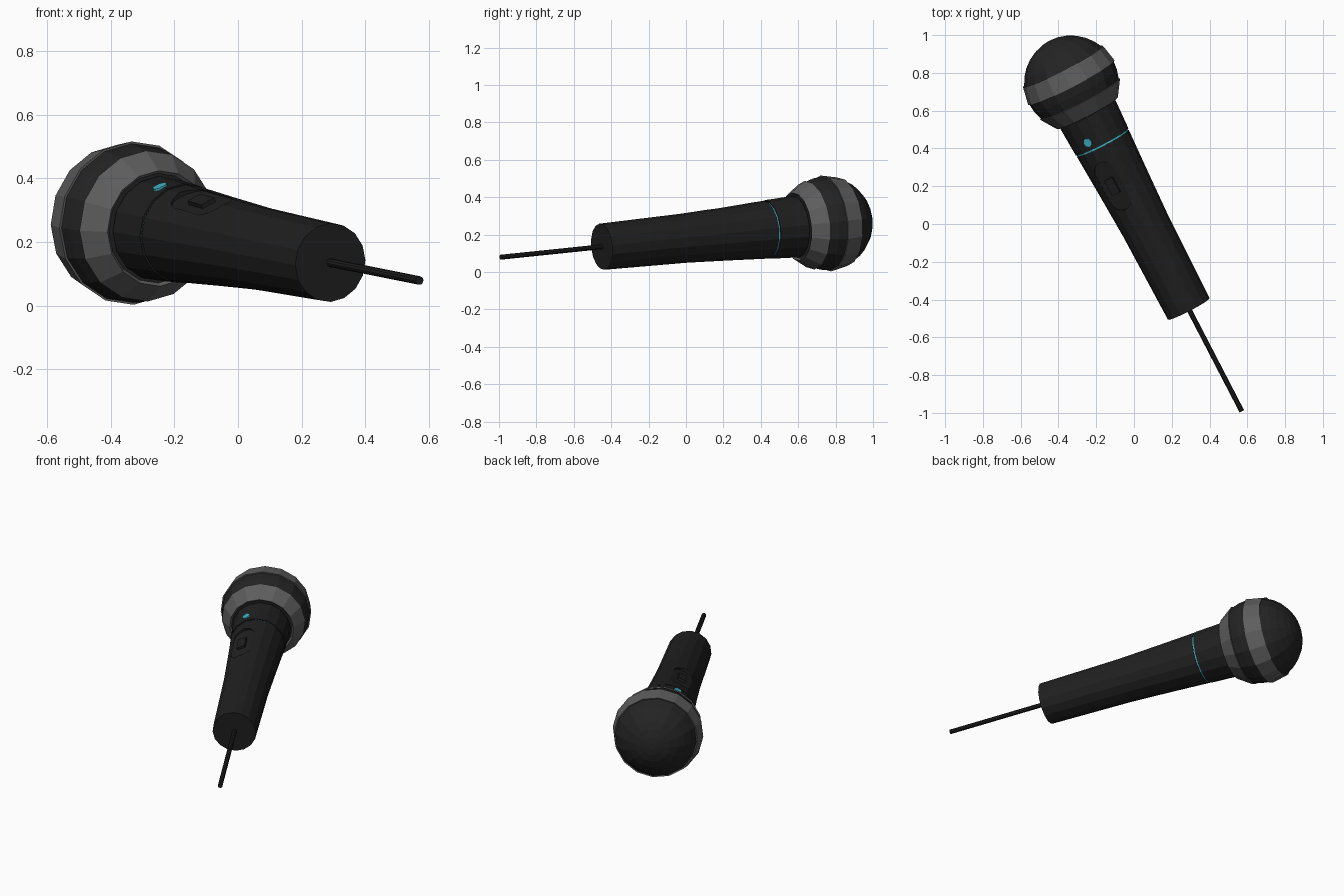
import bpy, bmesh, math
from mathutils import Matrix, Vector

if "Cube" in bpy.data.objects:
    bpy.data.objects.remove(bpy.data.objects["Cube"])

# Local frame: +Z runs from the butt to the head, +X is the switch side
axis = Vector((-0.4585, 0.884, 0.0917)).normalized()
side = axis.cross(Vector((0, 0, 1))).normalized()
up = side.cross(axis)
roll = math.radians(26)
X = up * math.cos(roll) - side * math.sin(roll)
Y = axis.cross(X)
FRAME = Matrix((X, Y, axis)).transposed().to_4x4()
FRAME.translation = (0.29, -0.45, 0.135)


def material(name, r, g, b):
    m = bpy.data.materials.new(name)
    m.diffuse_color = (r, g, b, 1)
    m.use_nodes = True
    m.node_tree.nodes["Principled BSDF"].inputs["Base Color"].default_value = m.diffuse_color
    return m


BODY = material("body_black", 0.014, 0.014, 0.014)
GRILLE = material("grille_black", 0.017, 0.017, 0.017)
GREY = material("band_grey", 0.11, 0.11, 0.11)
TEAL = material("teal", 0.05, 0.45, 0.55)


def finish(name, bm, mats, local=Matrix()):
    bmesh.ops.recalc_face_normals(bm, faces=bm.faces)
    me = bpy.data.meshes.new(name)
    bm.to_mesh(me)
    bm.free()
    for m in mats:
        me.materials.append(m)
    ob = bpy.data.objects.new(name, me)
    bpy.context.collection.objects.link(ob)
    ob.matrix_world = FRAME @ local
    return ob


def lathe(name, profile, mats, n=16, rule=None):
    """Revolve (t, radius) points round the axis and cap both ends."""
    bm = bmesh.new()
    rings = [[bm.verts.new((r * math.cos(2 * math.pi * i / n),
                            r * math.sin(2 * math.pi * i / n), t))
              for i in range(n)] for t, r in profile]
    for k, (a, b) in enumerate(zip(rings, rings[1:])):
        for i in range(n):
            j = (i + 1) % n
            f = bm.faces.new((a[i], a[j], b[j], b[i]))
            f.material_index = rule(k) if rule else 0
    bm.faces.new(rings[0])
    bm.faces.new(rings[-1])
    return finish(name, bm, mats)


def stadium(name, length, width, x0, x1, t, mat, tilt=0.0, n=8):
    """Rounded slot or disc, extruded along local X."""
    bm = bmesh.new()
    r, h = width / 2, (length - width) / 2
    verts = []
    for s in (1, -1):
        for i in range(n + 1):
            a = math.pi * i / n
            verts.append(bm.verts.new((x0, s * r * math.cos(a), s * (h + r * math.sin(a)))))
    bmesh.ops.remove_doubles(bm, verts=verts, dist=1e-5)
    face = bm.faces.new([v for v in verts if v.is_valid])
    top = bmesh.ops.extrude_face_region(bm, geom=[face])
    for v in top["geom"]:
        if isinstance(v, bmesh.types.BMVert):
            v.co.x = x1
    return finish(name, bm, [mat],
                  Matrix.Translation((0, 0, t)) @ Matrix.Rotation(tilt, 4, 'Y'))


# Tapered handle, accent ring in its groove, and neck
handle = lathe("handle", [(0, 0.124), (0.5, 0.132), (0.75, 0.143), (0.992, 0.155)], [BODY])
lathe("accent_ring", [(0.98, 0.151), (1.01, 0.151)], [TEAL])
lathe("neck", [(1.001, 0.157), (1.17, 0.165)], [BODY])

# Ball head: grey bands stand slightly proud of the dark grille
C, R_DARK, R_BAND = 1.355, 0.251, 0.258


def lat(deg, r):
    a = math.radians(deg)
    return (C + r * math.sin(a), r * math.cos(a))


head = [lat(-45, 0.245), lat(-45, R_BAND), lat(-22.5, R_BAND), lat(-22.5, R_DARK),
        lat(-11, R_DARK), lat(0, R_DARK), lat(0, R_BAND), lat(22.5, R_BAND)]
head += [lat(d, R_DARK) for d in (22.5, 34, 45, 56, 67, 78, 86)]
lathe("grille_head", head, [GRILLE, GREY], rule=lambda k: int(k in (0, 1, 2, 5, 6, 7)))

# Cable
lathe("cable", [(-0.612, 0.0135), (0.02, 0.0135)], [BODY], n=10)

# Switch recess cut into the handle, with its slider
tilt = math.radians(3)
dx = 0.78 * 0  # recess is centred on its own origin
cutter = stadium("switch_recess_cutter", 0.285, 0.12, 0.129, 0.2, 0.785, BODY, tilt)
cutter.hide_render = True
cutter.hide_viewport = True
cut = handle.modifiers.new("switch_recess", 'BOOLEAN')
cut.operation = 'DIFFERENCE'
cut.solver = 'EXACT'
cut.object = cutter

bm = bmesh.new()
bmesh.ops.create_cube(bm, size=1, matrix=Matrix.Translation((0.133, 0, 0))
                      @ Matrix.Diagonal((0.02, 0.05, 0.09, 1)))
finish("switch_slider", bm, [BODY],
       Matrix.Translation((0, 0, 0.785)) @ Matrix.Rotation(tilt, 4, 'Y'))

# Round indicator light on the neck
stadium("indicator_light", 0.0461, 0.046, 0.15, 0.163, 1.045, TEAL)
